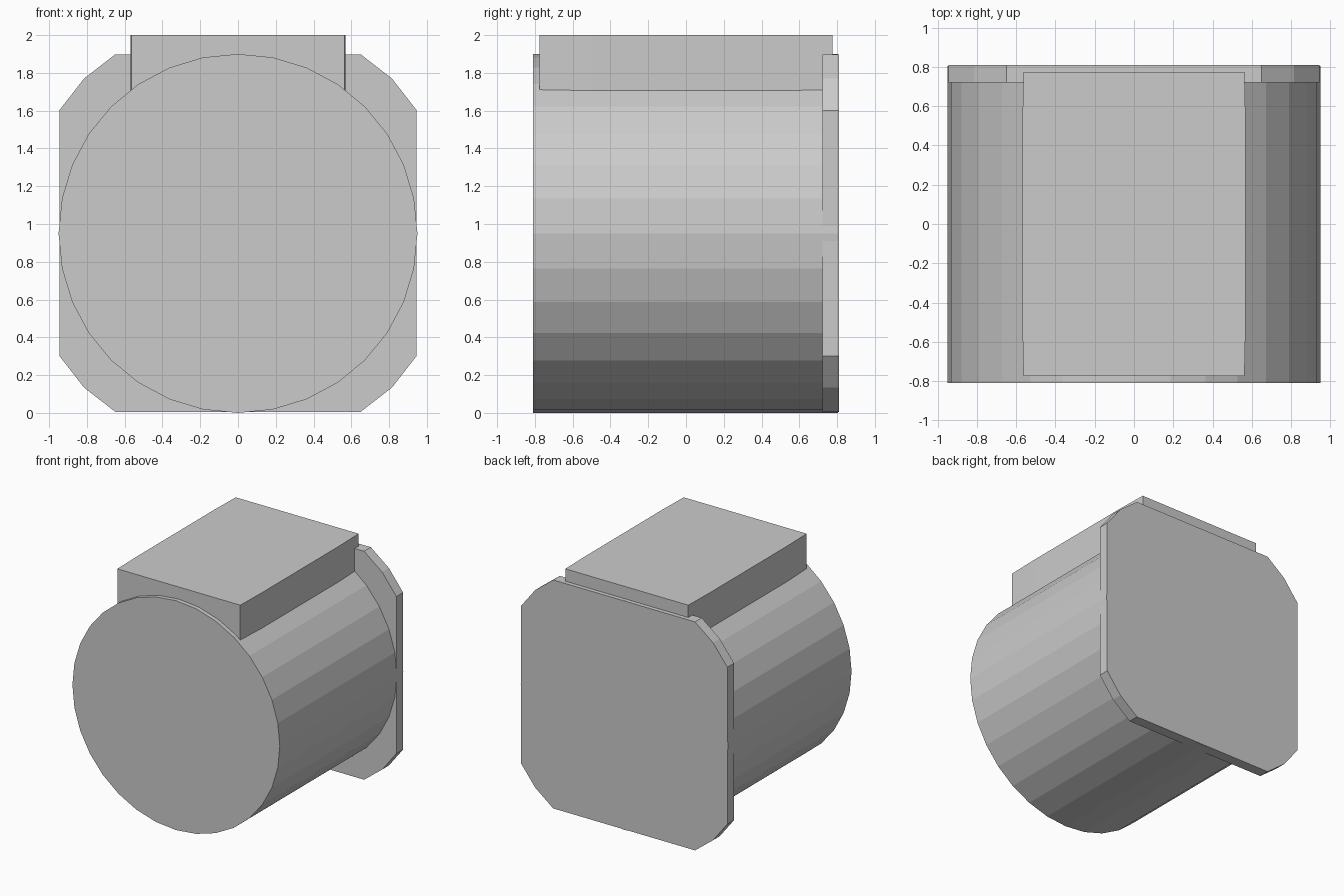
import bpy
import bmesh
import math
from mathutils import Matrix

if "Cube" in bpy.data.objects:
    bpy.data.objects.remove(bpy.data.objects["Cube"])

RADIUS, HALF_LENGTH = 0.95, 0.81


def extrude_outline(name, points, offset):
    """Extrude a flat convex outline by an offset vector into a closed solid."""
    bm = bmesh.new()
    face = bm.faces.new([bm.verts.new(p) for p in points])
    result = bmesh.ops.extrude_face_region(bm, geom=[face], use_keep_orig=True)
    verts = [g for g in result["geom"] if isinstance(g, bmesh.types.BMVert)]
    bmesh.ops.translate(bm, verts=verts, vec=offset)
    bmesh.ops.recalc_face_normals(bm, faces=bm.faces[:])
    mesh = bpy.data.meshes.new(name)
    bm.to_mesh(mesh)
    bm.free()
    obj = bpy.data.objects.new(name, mesh)
    bpy.context.collection.objects.link(obj)
    return obj


def mirror_corner(corner):
    """Repeat a corner chain in all four quadrants, in winding order."""
    right = corner + [(u, -v) for u, v in reversed(corner)]
    return right + [(-u, v) for u, v in reversed(right)]


# Round body lying along y
circle = [(RADIUS * math.cos(math.tau * i / 32), RADIUS * math.sin(math.tau * i / 32))
          for i in range(32)]
extrude_outline("drum_body", [(x, -HALF_LENGTH, RADIUS + z) for x, z in circle],
                (0, 2 * HALF_LENGTH - 0.004, 0))

# Back plate with two-step clipped corners
plate = mirror_corner([(0.65, 0.946), (0.815, 0.818), (0.946, 0.65)])
extrude_outline("back_plate", [(x, 0.722, RADIUS + 0.002 + z) for x, z in plate],
                (0, HALF_LENGTH - 0.722, 0))

# Top block, with sides very slightly bowed
block = mirror_corner([(0.563, 0.775), (0.569, 0.5)])
extrude_outline("top_block", [(x, y, 1.65) for x, y in block], (0, 0, 0.35))
